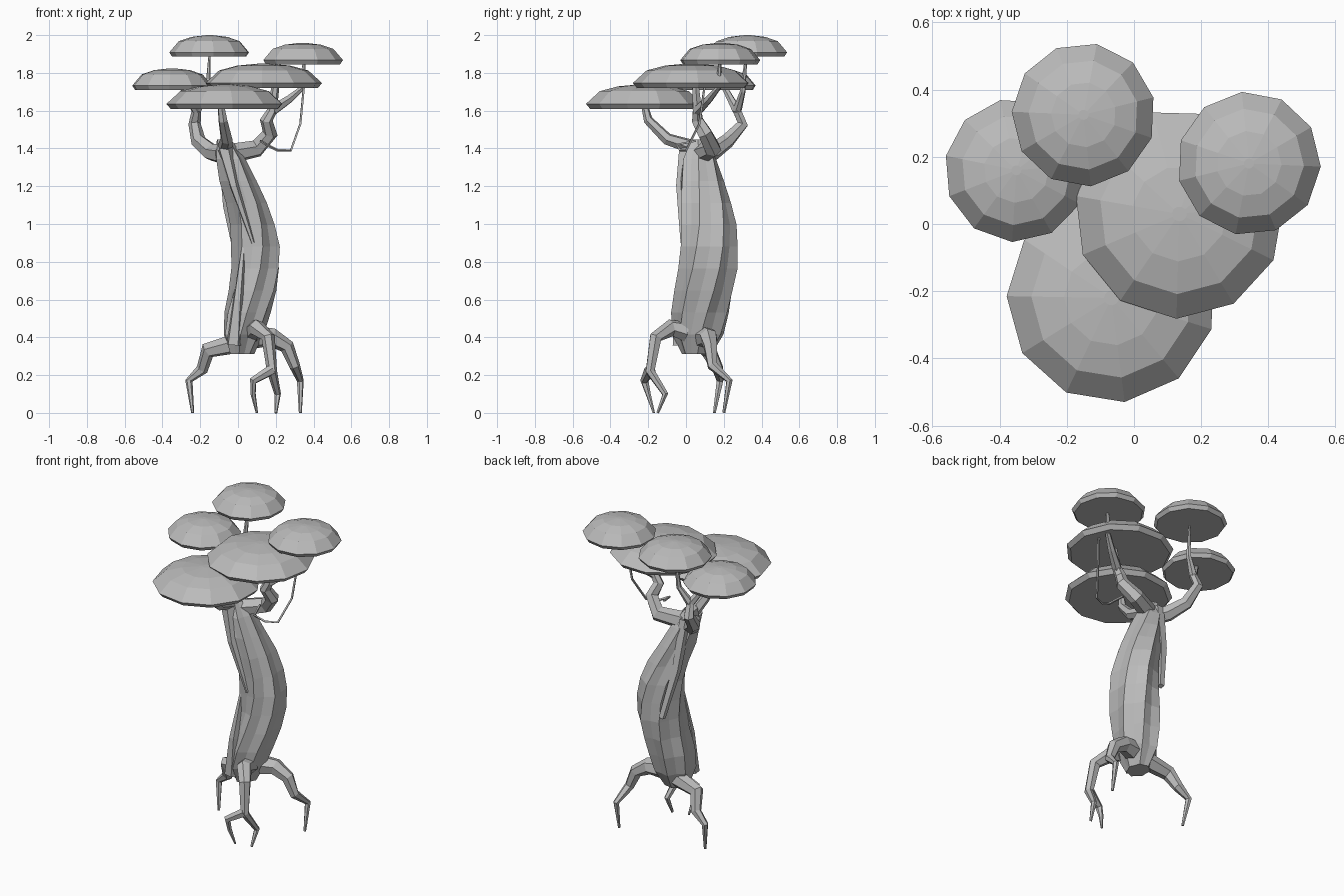
import bpy, bmesh, math, random
from mathutils import Vector

random.seed(4)
cube = bpy.data.objects.get("Cube")
if cube:
    bpy.data.objects.remove(cube)

shade = .5
grey = bpy.data.materials.new("plain grey")
grey.use_nodes = True
grey.diffuse_color = (shade, shade, shade, 1)
grey.node_tree.nodes["Principled BSDF"].inputs["Base Color"].default_value = grey.diffuse_color


def ellipse(centre, across, along, sides, turn=0):
    """Points around a centre, spanned by two half-axis vectors."""
    angles = [turn + math.tau * i / sides for i in range(sides)]
    return [centre + across * math.cos(a) + along * math.sin(a) for a in angles]


def loft(name, rings):
    """Skin rings of points into one closed, flat shaded object."""
    bm = bmesh.new()
    loops = [[bm.verts.new(point) for point in ring] for ring in rings]
    for lower, upper in zip(loops, loops[1:]):
        for i in range(len(lower)):
            bm.faces.new((lower[i - 1], lower[i], upper[i], upper[i - 1]))
    bm.faces.new(loops[0])
    bm.faces.new(loops[-1])
    bmesh.ops.recalc_face_normals(bm, faces=bm.faces)
    mesh = bpy.data.meshes.new(name)
    bm.to_mesh(mesh)
    bm.free()
    mesh.materials.append(grey)
    bpy.context.collection.objects.link(bpy.data.objects.new(name, mesh))


def limb(name, *path, start, end, sides=6):
    """Tapered tube along a path of points."""
    points = [Vector(point) for point in path]
    last = len(points) - 1
    side = (points[1] - points[0]).orthogonal()
    rings = []
    for k, point in enumerate(points):
        direction = (points[min(k + 1, last)] - points[max(k - 1, 0)]).normalized()
        side = (side - direction * side.dot(direction)).normalized()
        radius = start + (end - start) * k / last
        rings.append(ellipse(point, side * radius, direction.cross(side) * radius, sides))
    loft(name, rings)


def trunk(foot, top, levels, flutes):
    """Bowed, fluted and slightly twisted column."""
    rings = []
    for level in range(levels + 1):
        u = min(max(level / levels, .01), .99)
        bow = math.sin(math.pi * u) ** 2
        swell = math.sin(math.pi * u ** .7) ** .33
        centre = Vector((.02 + .09 * bow - .1 * u ** 3, .06 + .06 * bow, foot + (top - foot) * u))
        ring = ellipse(centre, Vector((.13 * swell, 0, 0)), Vector((0, .16 * swell, 0)), 2 * flutes, u)
        for i, point in enumerate(ring):
            depth = random.uniform(.84, .92) if i % 2 else random.uniform(.98, 1.06)
            ring[i] = centre.lerp(point, depth)
        rings.append(ring)
    loft("trunk", rings)


def leaf_pad(name, x, y, base, radius):
    """Low faceted dome with a tucked-in flat underside."""
    height = .08 + .16 * radius
    profile = [(.93, 0)] + [(math.cos(a), .2 + .8 * math.sin(a)) for a in (0, .7, 1.1, 1.5)]
    turn = random.random()
    across, along = Vector((radius, 0, 0)), Vector((0, radius, 0))
    loft(name, [ellipse(Vector((x, y, base + height * rise)), across * scale, along * scale, 11, turn)
                for scale, rise in profile])


trunk(foot=.3, top=1.46, levels=10, flutes=7)

# Raised bark ridges
limb("back_ridge", (-.08, .12, 1.4), (-.06, .18, 1.1), (0, .24, .8), start=.035, end=.02, sides=4)
limb("front_ridge", (.03, 0, .9), (0, -.04, .6), (-.02, -.03, .36), start=.01, end=.045, sides=5)
limb("upper_front_ridge", (-.07, 0, 1.4), (-.02, -.03, 1.2), (.08, -.02, .9), start=.04, end=.01, sides=5)

# Clawed roots
limb("front_root", (.08, 0, .43), (.1, -.08, .45), (.16, -.16, .4), (.18, -.19, .22),
     (.21, -.11, .1), (.2, -.15, 0), start=.055, end=.008)
limb("front_root_claw", (.18, -.19, .23), (.08, -.22, .17), (.08, -.2, .1), (.1, -.17, 0),
     start=.03, end=.006)
limb("left_root", (.1, .1, .4), (.18, .12, .4), (.26, .13, .35), (.3, .14, .25), (.33, .23, .17),
     (.33, .2, 0), start=.06, end=.008)
limb("right_root", (0, .1, .37), (-.16, .12, .33), (-.19, .17, .23), (-.26, .18, .17),
     (-.24, .15, 0), start=.055, end=.008)

# Branches, with twigs leaving from their forks
right_fork = (-.22, .27, 1.6)
left_fork = (.18, .06, 1.6)
limb("front_branch", (-.07, .06, 1.4), (-.06, -.1, 1.45), (-.08, -.2, 1.55), (-.09, -.22, 1.63),
     start=.04, end=.018)
limb("right_branch", (-.08, .06, 1.37), (-.14, .14, 1.38), (-.21, .22, 1.44), (-.23, .3, 1.53),
     right_fork, start=.055, end=.025)
limb("back_twig", right_fork, (-.16, .3, 1.7), (-.15, .32, 1.9), start=.025, end=.006)
limb("right_twig", right_fork, (-.3, .2, 1.73), start=.025, end=.015)
limb("left_branch", (-.05, .08, 1.37), (.1, .14, 1.4), (.17, .1, 1.48), (.15, .06, 1.55),
     left_fork, (.2, .05, 1.74), start=.055, end=.02)
limb("left_twig", left_fork, (.27, .12, 1.66), (.34, .17, 1.72), (.35, .18, 1.86), start=.03, end=.008)

# Hanging vine
limb("vine", (.12, .05, 1.44), (.15, -.05, 1.42), (.21, -.03, 1.39), (.28, 0, 1.39),
     (.33, .07, 1.53), (.35, .1, 1.74), start=.007, end=.007, sides=4)

# Leaf pads
small, large = .214, .312
leaf_pad("back_pad", x=-.15, y=.325, base=1.886, radius=small)
leaf_pad("left_pad", x=.342, y=.18, base=1.845, radius=small)
leaf_pad("right_pad", x=-.35, y=.16, base=1.71, radius=small)
leaf_pad("middle_pad", x=.135, y=.03, base=1.72, radius=large)
leaf_pad("front_pad", x=-.067, y=-.22, base=1.61, radius=large)
